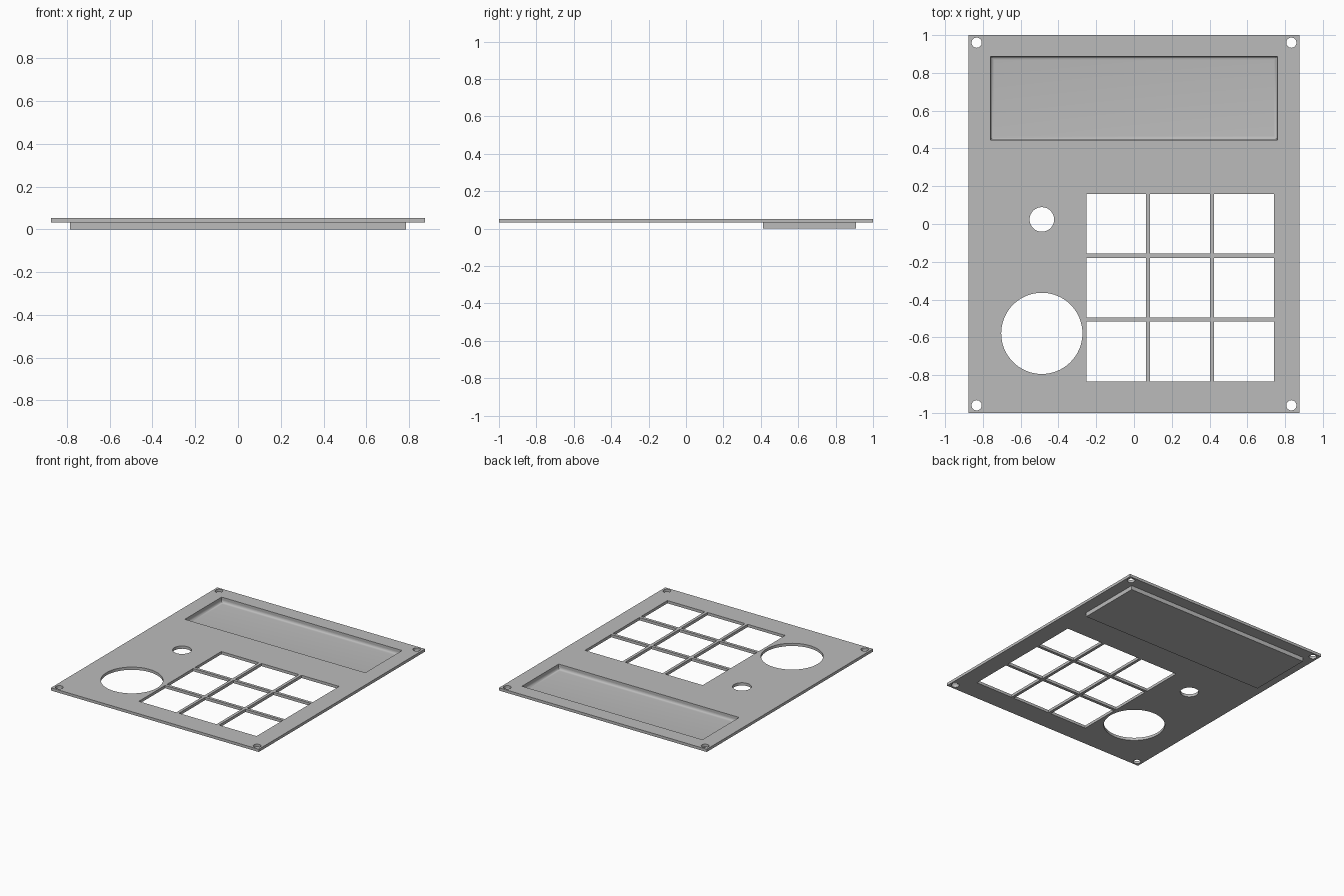
import bpy
import bmesh
from math import cos, sin, pi, radians

if "Cube" in bpy.data.objects:
    bpy.data.objects.remove(bpy.data.objects["Cube"])

PLATE_BOTTOM, PLATE_TOP = 0.032, 0.053
OPENING = (-0.76, 0.76, 0.446, 0.888)   # x min, x max, y min, y max
TRAY = (-0.785, 0.785, 0.413, 0.91)
FLOOR, FILLET = 0.012, 0.02

grey = bpy.data.materials.new("panel grey")
grey.use_nodes = True
colour = (0.5, 0.5, 0.5, 1)
grey.diffuse_color = colour
grey.node_tree.nodes["Principled BSDF"].inputs["Base Color"].default_value = colour


def rectangle(x0, x1, y0, y1):
    return [(x0, y0), (x1, y0), (x1, y1), (x0, y1)]


def circle(x, y, r, n=64):
    return [(x + r * cos(2 * pi * i / n), y + r * sin(2 * pi * i / n)) for i in range(n)]


def finish(obj):
    bpy.ops.object.select_all(action='DESELECT')
    obj.select_set(True)
    bpy.context.view_layer.objects.active = obj
    if obj.type == 'CURVE':
        bpy.ops.object.convert(target='MESH')
        obj = bpy.context.object
        bm = bmesh.new()
        bm.from_mesh(obj.data)
        bmesh.ops.remove_doubles(bm, verts=bm.verts, dist=0.0001)
        bmesh.ops.recalc_face_normals(bm, faces=bm.faces)
        bm.to_mesh(obj.data)
        bm.free()
    obj.data.materials.clear()
    obj.data.materials.append(grey)
    bpy.ops.object.shade_smooth_by_angle(angle=radians(35))


# Flat panel: outline plus all cut-outs, extruded
outlines = [rectangle(-0.875, 0.875, -1, 1), rectangle(*OPENING)]
outlines += [circle(sx * 0.833, sy * 0.96, 0.027, 32) for sx in (-1, 1) for sy in (-1, 1)]
outlines += [circle(-0.488, 0.024, 0.065), circle(-0.488, -0.579, 0.215)]

# Keypad windows
half, pitch = 0.158, 0.338
for col in range(3):
    for row in range(3):
        x, y = -0.094 + pitch * col, 0.001 - pitch * row
        outlines.append(rectangle(x - half, x + half, y - half, y + half))

curve = bpy.data.curves.new("front_panel", 'CURVE')
curve.dimensions = '2D'
curve.fill_mode = 'BOTH'
curve.extrude = (PLATE_TOP - PLATE_BOTTOM) / 2
for points in outlines:
    spline = curve.splines.new('POLY')
    spline.points.add(len(points) - 1)
    for point, (x, y) in zip(spline.points, points):
        point.co = (x, y, 0, 1)
    spline.use_cyclic_u = True
panel = bpy.data.objects.new("front_panel", curve)
panel.location.z = (PLATE_TOP + PLATE_BOTTOM) / 2
bpy.context.collection.objects.link(panel)
finish(panel)

# Recessed display tray: rings from the underside, up and over, down a fillet to the floor
levels = [(TRAY, 0, 0), (TRAY, 0, PLATE_BOTTOM)]
steps = 6
for i in range(steps + 1):
    a = pi / 2 * i / steps
    levels.append((OPENING, FILLET * (1 - cos(a)), FLOOR + FILLET * (1 - sin(a))))

bm = bmesh.new()
rings = []
for (x0, x1, y0, y1), inset, z in levels:
    corners = rectangle(x0 + inset, x1 - inset, y0 + inset, y1 - inset)
    rings.append([bm.verts.new((x, y, z)) for x, y in corners])
for low, high in zip(rings, rings[1:]):
    for i in range(4):
        j = (i + 1) % 4
        bm.faces.new((low[i], low[j], high[j], high[i]))
bm.faces.new(rings[0][::-1])
bm.faces.new(rings[-1])
bmesh.ops.recalc_face_normals(bm, faces=bm.faces)
mesh = bpy.data.meshes.new("display_tray")
bm.to_mesh(mesh)
bm.free()
tray = bpy.data.objects.new("display_tray", mesh)
bpy.context.collection.objects.link(tray)
finish(tray)
